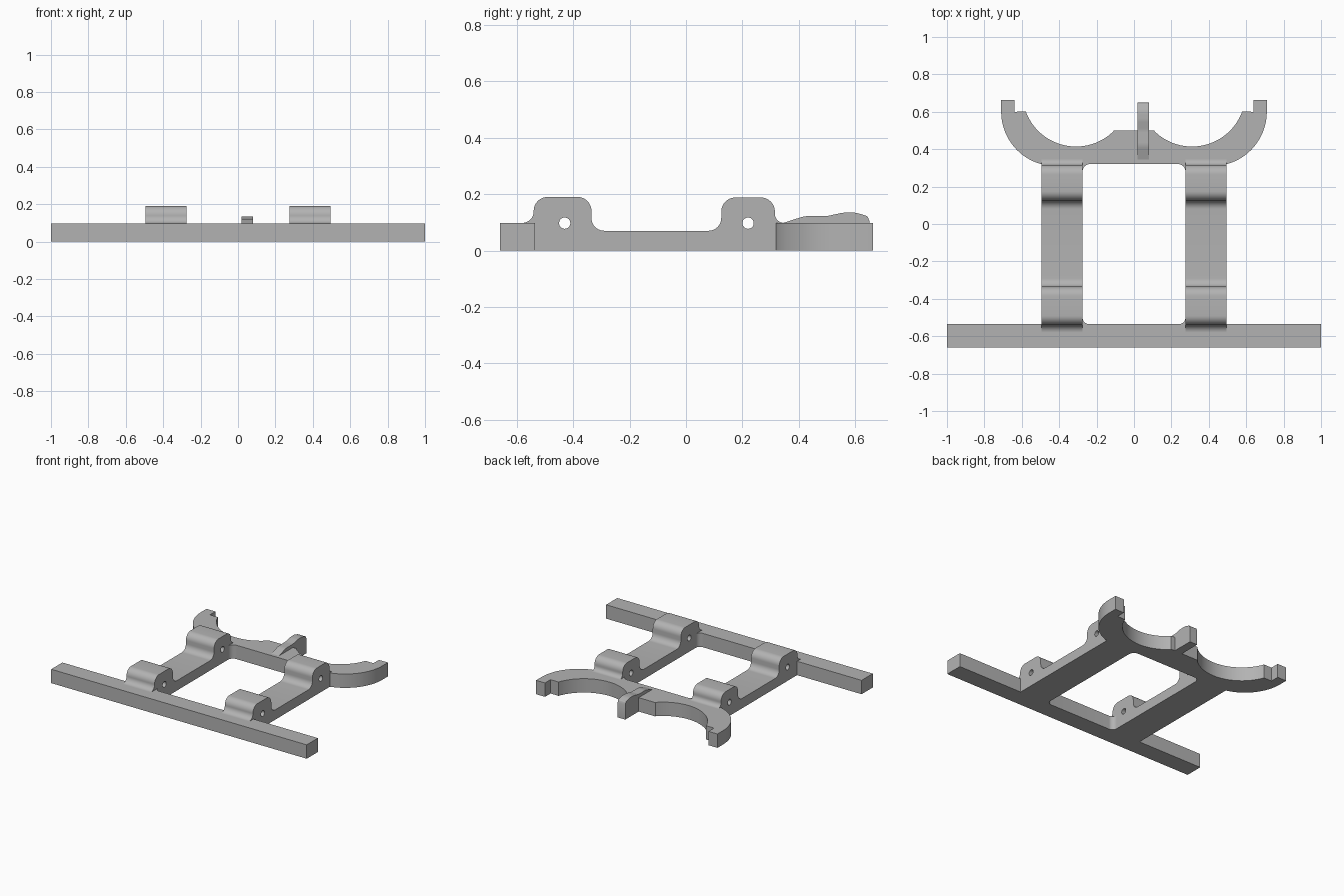
import bpy, bmesh
from math import atan2, cos, sin, tan, pi
from mathutils import Vector, Matrix

cube = bpy.data.objects.get("Cube")
if cube:
    bpy.data.objects.remove(cube, do_unlink=True)

grey = bpy.data.materials.new("plain grey")
grey.use_nodes = True
colour = (0.45, 0.45, 0.45, 1)
grey.diffuse_color = colour
grey.node_tree.nodes["Principled BSDF"].inputs["Base Color"].default_value = colour

DECK = 0.098          # thickness of bar and bracket


def rounded(points, steps=10):
    """Outline whose corners (a, b, radius) become arcs."""
    out = []
    for i, (a, b, *r) in enumerate(points):
        p = Vector((a, b))
        if not r:
            out.append(p)
            continue
        u = (Vector(points[i - 1][:2]) - p).normalized()
        v = (Vector(points[(i + 1) % len(points)][:2]) - p).normalized()
        half = u.angle(v) / 2
        centre = p + (u + v).normalized() * r[0] / sin(half)
        start = p + u * r[0] / tan(half) - centre
        sweep = start.angle_signed(p + v * r[0] / tan(half) - centre)
        for k in range(steps + 1):
            # angle_signed is clockwise positive
            out.append(centre + Matrix.Rotation(-sweep * k / steps, 2) @ start)
    return out


def arc(cx, cy, r, a0, a1, steps=28):
    return [(cx + r * cos(a0 + (a1 - a0) * k / steps),
             cy + r * sin(a0 + (a1 - a0) * k / steps)) for k in range(steps + 1)]


def prism(name, outline, low, high, along_x=False):
    """Extrude an outline upward, or along x for a side profile."""
    bm = bmesh.new()
    place = (lambda p: (low, p[0], p[1])) if along_x else (lambda p: (p[0], p[1], low))
    face = bm.faces.new([bm.verts.new(place(p)) for p in outline])
    top = bmesh.ops.extrude_face_region(bm, geom=[face])["geom"]
    step = Vector((high - low, 0, 0) if along_x else (0, 0, high - low))
    bmesh.ops.translate(bm, vec=step, verts=[g for g in top if isinstance(g, bmesh.types.BMVert)])
    bmesh.ops.recalc_face_normals(bm, faces=bm.faces)
    mesh = bpy.data.meshes.new(name)
    bm.to_mesh(mesh)
    bm.free()
    mesh.materials.append(grey)
    obj = bpy.data.objects.new(name, mesh)
    bpy.context.collection.objects.link(obj)
    return obj


def select(obj):
    bpy.ops.object.select_all(action="DESELECT")
    obj.select_set(True)
    bpy.context.view_layer.objects.active = obj


def finish(obj):
    select(obj)
    bpy.ops.object.shade_smooth_by_angle(angle=pi / 6)


def drill(obj, y, z, r):
    """Cross hole through a rail."""
    bpy.ops.mesh.primitive_cylinder_add(vertices=32, radius=r, depth=3,
                                        location=(0, y, z), rotation=(0, pi / 2, 0))
    cutter = bpy.context.object
    cutter.hide_render = True
    select(obj)
    mod = obj.modifiers.new("hole", "BOOLEAN")
    mod.operation, mod.solver, mod.object = "DIFFERENCE", "EXACT", cutter
    bpy.ops.object.modifier_apply(modifier=mod.name)
    bpy.data.objects.remove(cutter, do_unlink=True)


def mirrored(half):
    return half + [(-p[0], *p[1:]) for p in reversed(half)]


# Long front bar with filleted inner corners
bar = mirrored([(1, -0.66), (1, -0.535), (0.285, -0.535), (0.285, -0.5),
                (0.275, -0.5), (0.275, -0.535, 0.034)])
finish(prism("front_bar", rounded(bar), 0, DECK))

# Two side rails with rounded, drilled humps
rail = [(-0.535, 0), (-0.535, 0.09), (-0.582, 0.09), (-0.582, DECK),
        (-0.54, DECK, 0.04), (-0.54, 0.19, 0.05), (-0.335, 0.19, 0.05),
        (-0.335, 0.07, 0.045), (0.125, 0.07, 0.045), (0.125, 0.188, 0.05),
        (0.315, 0.188, 0.05), (0.315, DECK, 0.032), (0.35, DECK),
        (0.35, 0.09), (0.32, 0.09), (0.32, 0)]
for name, x0 in (("right_rail", -0.495), ("left_rail", 0.275)):
    obj = prism(name, rounded(rail), x0, x0 + 0.22, along_x=True)
    for y in (-0.43, 0.22):
        drill(obj, y, 0.097, 0.02)
    finish(obj)

# Rear bracket with two curved cradles and upright tips
half = [(0.275, 0.32, 0.039), (0.275, 0.28), (0.285, 0.28), (0.285, 0.32)]
half += arc(0.42, 0.6, 0.29, atan2(-0.28, 0.075), 0)
half += [(0.71, 0.662), (0.64, 0.662), (0.64, 0.6)]
half += arc(0.31, 0.7, 0.286, atan2(-0.1, 0.27), -pi * 0.75)
half += [(0.11, 0.5)]
finish(prism("rear_bracket", rounded(mirrored(half)), 0, DECK))

# Off-centre fin with a wavy top
fin = [(0.5, 0), (0.65, 0), (0.65, 0.105), (0.643, 0.122, 0.01), (0.6, 0.135, 0.1),
       (0.555, 0.134, 0.1), (0.5, 0.122, 0.1), (0.42, 0.122, 0.1),
       (0.345, DECK), (0.345, 0.09), (0.5, 0.09)]
finish(prism("centre_fin", rounded(fin), 0.02, 0.08, along_x=True))
